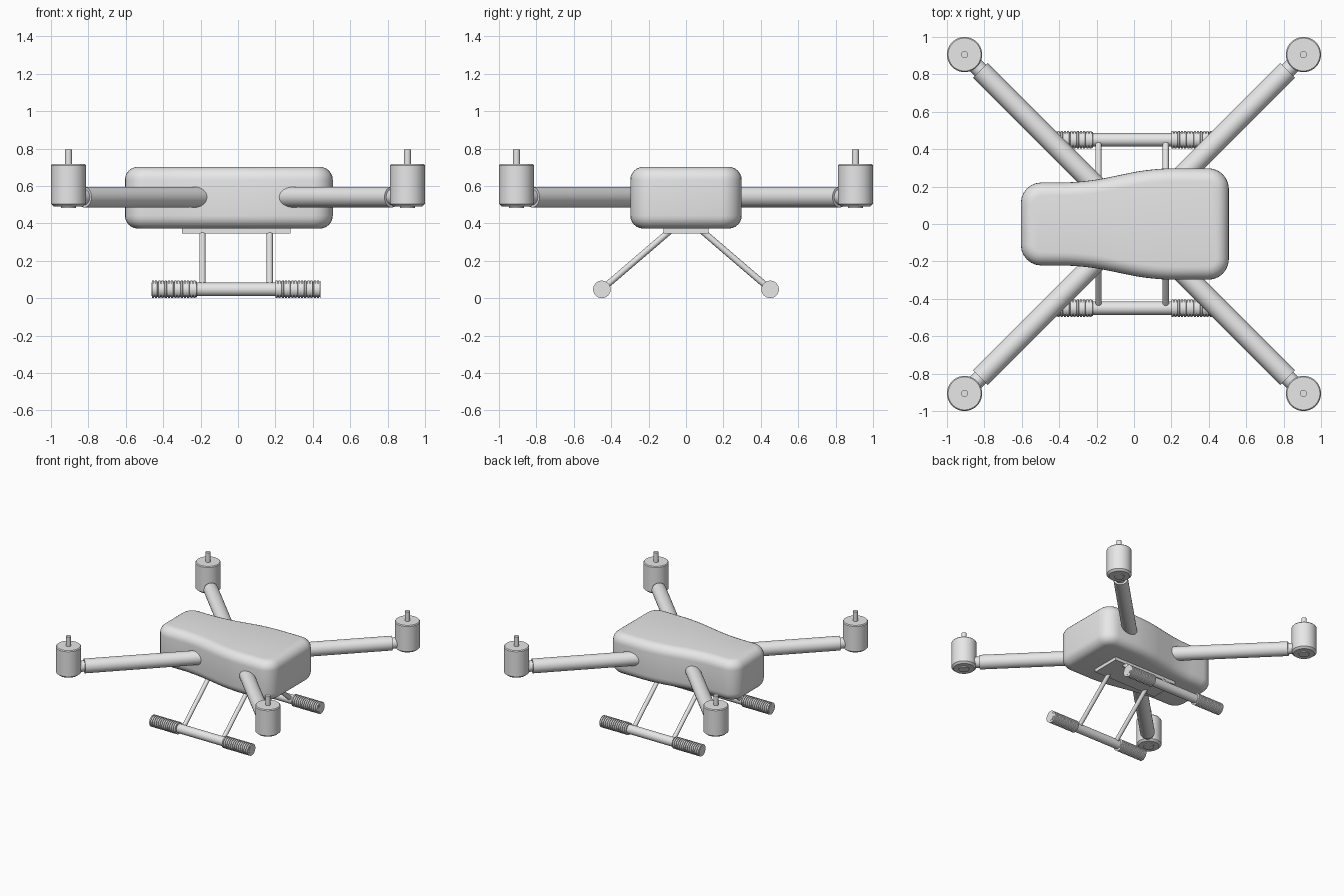
import bpy, bmesh, math
from mathutils import Vector

cube = bpy.data.objects.get("Cube")
if cube:
    bpy.data.objects.remove(cube)

grey = bpy.data.materials.new("plain_grey")
grey.use_nodes = True
COLOUR = (0.8, 0.8, 0.8, 1)
grey.diffuse_color = COLOUR
for node in grey.node_tree.nodes:
    if node.type == 'BSDF_PRINCIPLED':
        node.inputs["Base Color"].default_value = COLOUR


def finish(name, bm, angle=35):
    """Turn a bmesh into a smooth-shaded object with sharp creases."""
    bmesh.ops.recalc_face_normals(bm, faces=bm.faces)
    mesh = bpy.data.meshes.new(name)
    bm.to_mesh(mesh)
    bm.free()
    mesh.materials.append(grey)
    mesh.shade_smooth()
    mesh.set_sharp_from_angle(angle=math.radians(angle))
    obj = bpy.data.objects.new(name, mesh)
    bpy.context.scene.collection.objects.link(obj)
    return obj


def lathe(name, profile, origin=(0, 0, 0), axis=(0, 0, 1), sides=32):
    """Revolve (radius, distance) points round an axis and cap both ends."""
    bm = bmesh.new()
    turn = Vector(axis).to_track_quat('Z', 'Y')
    rings = []
    for radius, dist in profile:
        ring = []
        for i in range(sides):
            a = math.tau * i / sides
            p = Vector((radius * math.cos(a), radius * math.sin(a), dist))
            ring.append(bm.verts.new(Vector(origin) + turn @ p))
        rings.append(ring)
    for low, high in zip(rings, rings[1:]):
        for i in range(sides):
            j = (i + 1) % sides
            bm.faces.new((low[i], low[j], high[j], high[i]))
    bm.faces.new(rings[0][::-1])
    bm.faces.new(rings[-1])
    return finish(name, bm)


def rod(name, start, end, radius, sides=24):
    """Plain cylinder between two points."""
    start, end = Vector(start), Vector(end)
    return lathe(name, [(radius, 0), (radius, (end - start).length)],
                 start, end - start, sides)


# Body: tapered outline, rounded at the corners, then round the top and bottom rims
half = [(-0.605, 0.222), (-0.27, 0.222), (0.1, 0.298), (0.507, 0.298)]
outline = half + [(x, -y) for x, y in reversed(half)]
bm = bmesh.new()
base = bm.faces.new([bm.verts.new((x, y, 0.372)) for x, y in outline])
new = bmesh.ops.extrude_face_region(bm, geom=[base], use_keep_orig=True)
bmesh.ops.translate(bm, vec=(0, 0, 0.33),
                    verts=[v for v in new["geom"] if isinstance(v, bmesh.types.BMVert)])
bmesh.ops.recalc_face_normals(bm, faces=bm.faces)


def is_upright(edge):
    return abs(edge.verts[0].co.z - edge.verts[1].co.z) > 0.1


bmesh.ops.bevel(bm, geom=[e for e in bm.edges if is_upright(e)], offset=0.11,
                segments=6, profile=0.5, affect='EDGES')
bmesh.ops.bevel(bm, geom=[e for e in bm.edges if not is_upright(e)], offset=0.07,
                segments=6, profile=0.5, affect='EDGES')
finish("body", bm)

# Arms, mounts and motors at the four corners
MOTOR = 0.906
for sx, side in ((-1, "right"), (1, "left")):
    for sy, end in ((-1, "front"), (1, "back")):
        tag = f"{end}_{side}"

        def along(d, z=0.54):
            return (sx * d, sy * d, z)

        rod(f"arm_{tag}", along(0.15), along(0.822), 0.055, 32)
        rod(f"motor_mount_{tag}", along(0.8), along(0.88), 0.042)
        lathe(f"motor_{tag}",
              [(0.04, 0.483), (0.04, 0.49), (0.078, 0.49), (0.094, 0.504),
               (0.094, 0.71), (0.088, 0.717)], along(MOTOR, 0), sides=40)
        rod(f"motor_shaft_{tag}", along(MOTOR, 0.71), along(MOTOR, 0.795), 0.019, 16)

# Landing gear plate under the body
bm = bmesh.new()
bmesh.ops.create_cube(bm, size=1)
bmesh.ops.scale(bm, vec=(0.58, 0.24, 0.035), verts=bm.verts)
bmesh.ops.translate(bm, vec=(-0.01, 0, 0.363), verts=bm.verts)
finish("gear_plate", bm)

# Ribbed grip profile: a tube with closely spaced rings
RIBS, GRIP = 14, 0.24
pitch = GRIP / RIBS
grip = []
for i in range(RIBS):
    d = i * pitch
    grip += [(0.047, d), (0.047, d + pitch * 0.6),
             (0.041, d + pitch * 0.65), (0.041, d + pitch * 0.95)]
grip.append((0.047, GRIP))

# Skids with their struts and grips
for sy, end in ((-1, "front"), (1, "back")):
    y, z = sy * 0.45, 0.047
    rod(f"skid_bar_{end}", (-0.462, y, z), (0.442, y, z), 0.036)
    for x, side in ((-0.19, "right"), (0.17, "left")):
        rod(f"strut_{end}_{side}", (x, sy * 0.085, 0.36), (x, y, z), 0.017, 16)
    for x, side in ((-0.46, "right"), (0.2, "left")):
        lathe(f"skid_grip_{end}_{side}", grip, (x, y, z), (1, 0, 0), 24)
